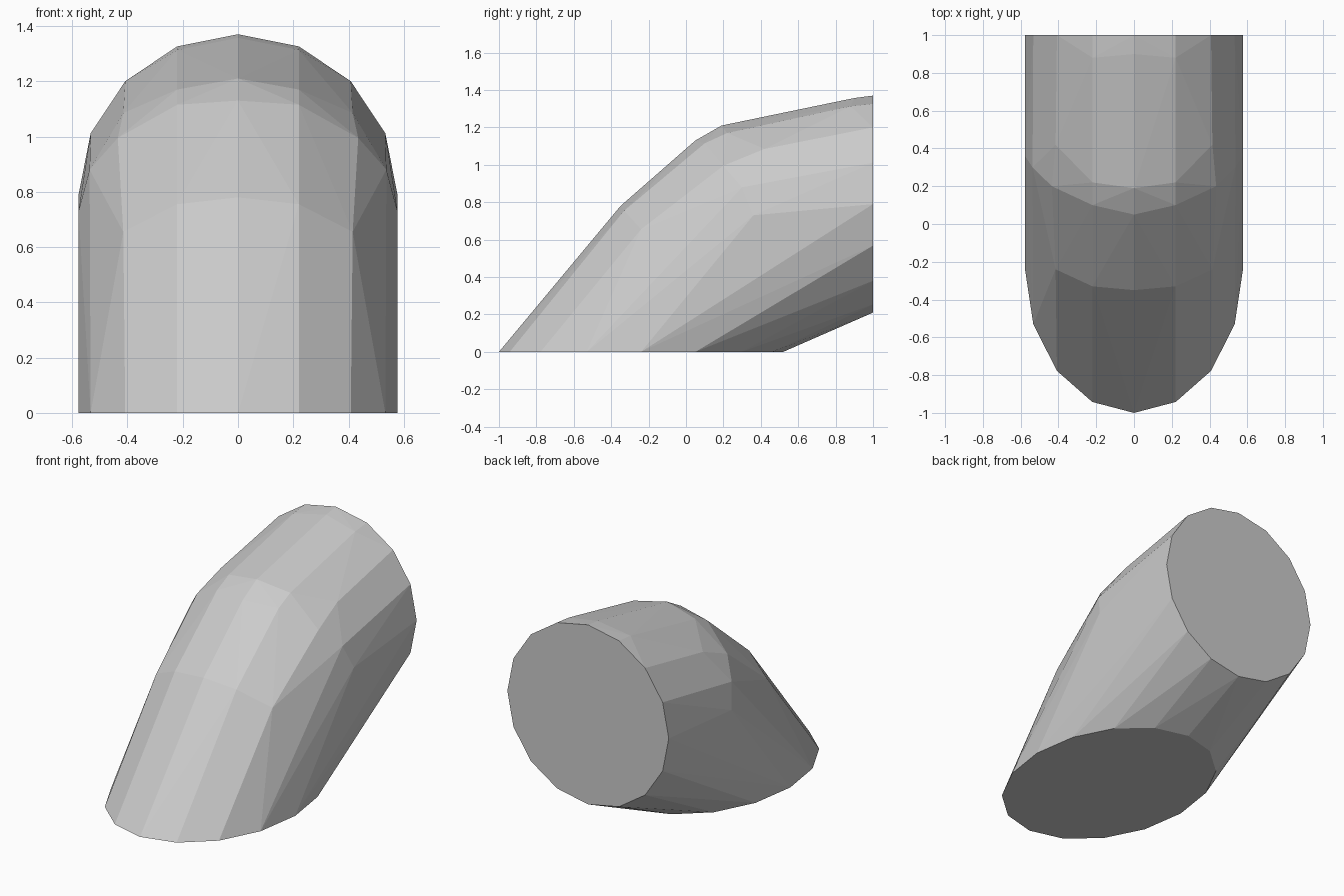
import bpy, bmesh, math

if "Cube" in bpy.data.objects:
    bpy.data.objects.remove(bpy.data.objects["Cube"])

R, N = 0.577, 16          # tube radius and number of sides
bm = bmesh.new()

# Floor outline (ellipse, z = 0) and rear opening (circle, y = 1)
for i in range(N):
    a = 2 * math.pi * i / N
    s, c = math.sin(a), math.cos(a)
    bm.verts.new((R * s, -0.24 - 0.76 * c, 0))
    bm.verts.new((R * s, 1, 0.79 + 0.58 * c))

# Bend points along each lengthwise edge: half width -> (y, z)
bends = {
    0.0: [(-0.35, 0.78), (0.05, 1.13), (0.19, 1.21), (0.90, 1.357)],
    0.22: [(-0.33, 0.755), (0.10, 1.115), (0.22, 1.17), (0.88, 1.313)],
    0.415: [(-0.24, 0.655), (0.42, 1.085)],
    0.435: [(0.20, 0.995)],
    0.537: [(0.30, 0.88)],
    0.577: [(0.36, 0.73)],
}
for x, pts in bends.items():
    for side in ((1, -1) if x else (1,)):
        for y, z in pts:
            bm.verts.new((side * x, y, z))

# Skin the rings into one closed, convex bent tube
res = bmesh.ops.convex_hull(bm, input=bm.verts[:])
loose = [v for v in bm.verts if not v.link_faces]
bmesh.ops.delete(bm, geom=loose, context='VERTS')
bmesh.ops.dissolve_limit(bm, angle_limit=math.radians(0.5),
                         verts=bm.verts[:], edges=bm.edges[:])
bmesh.ops.recalc_face_normals(bm, faces=bm.faces[:])

me = bpy.data.meshes.new("bent_tube")
bm.to_mesh(me)
bm.free()
tube = bpy.data.objects.new("bent_tube", me)
bpy.context.collection.objects.link(tube)

# Plain grey
grey = bpy.data.materials.new("light_grey")
grey.diffuse_color = (0.6, 0.6, 0.6, 1)
grey.use_nodes = True
grey.node_tree.nodes["Principled BSDF"].inputs["Base Color"].default_value = grey.diffuse_color
me.materials.append(grey)
